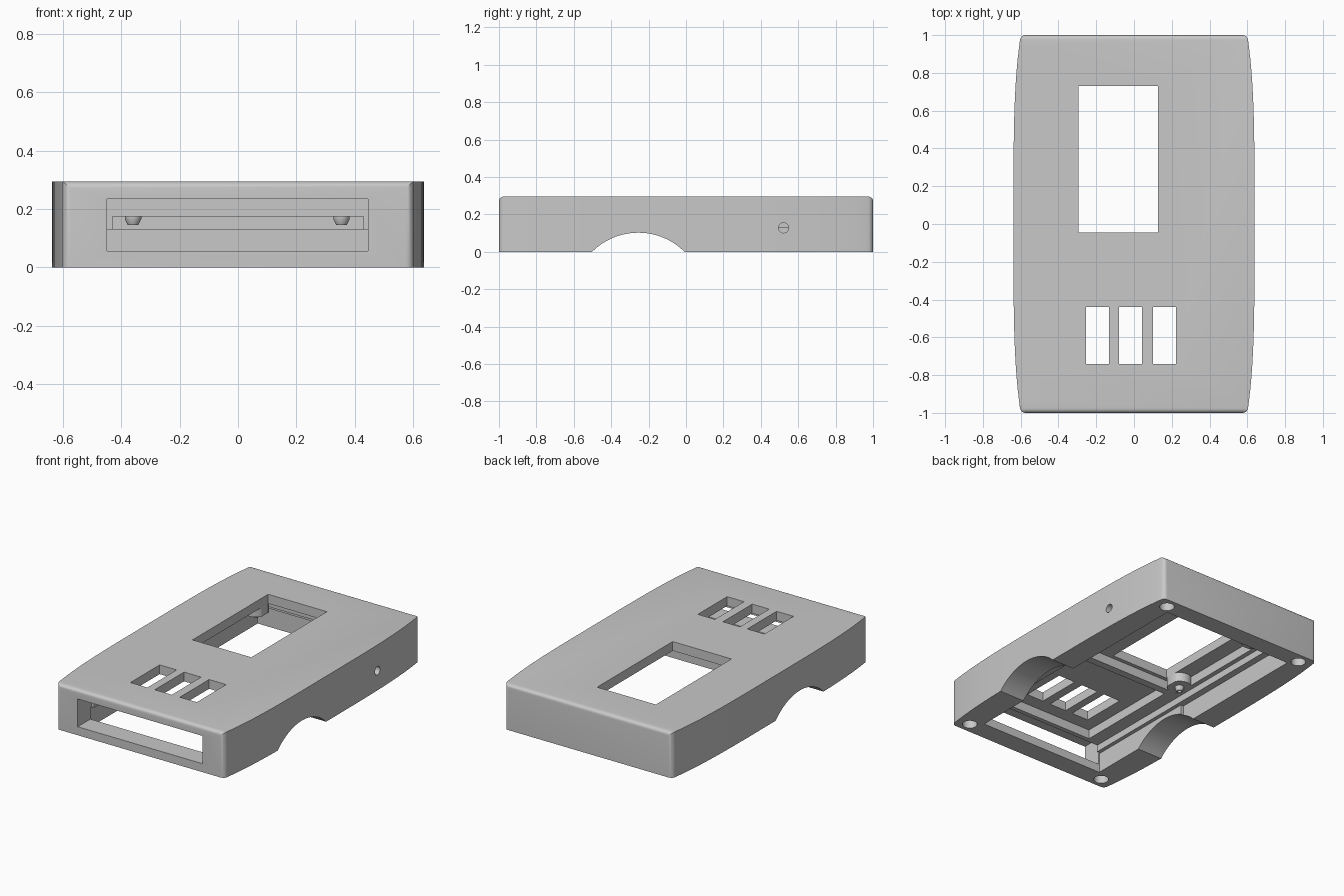
import bpy, bmesh, math
from mathutils import Matrix

if "Cube" in bpy.data.objects:
    bpy.data.objects.remove(bpy.data.objects["Cube"])

grey = bpy.data.materials.new("plain_grey")
grey.use_nodes = True
COLOUR = (0.58, 0.58, 0.58, 1)
grey.diffuse_color = COLOUR
grey.node_tree.nodes["Principled BSDF"].inputs["Base Color"].default_value = COLOUR


def make(name, bm):
    bmesh.ops.recalc_face_normals(bm, faces=bm.faces)
    mesh = bpy.data.meshes.new(name)
    bm.to_mesh(mesh)
    bm.free()
    mesh.materials.append(grey)
    ob = bpy.data.objects.new(name, mesh)
    bpy.context.collection.objects.link(ob)
    return ob


def box(name, x0, x1, y0, y1, z0, z1):
    bm = bmesh.new()
    mat = Matrix.Translation(((x0 + x1) / 2, (y0 + y1) / 2, (z0 + z1) / 2))
    mat @= Matrix.Diagonal((x1 - x0, y1 - y0, z1 - z0, 1))
    bmesh.ops.create_cube(bm, size=1, matrix=mat)
    return make(name, bm)


def rod(name, at, r0, r1, length, axis="Z", sides=32):
    bm = bmesh.new()
    mat = Matrix.Translation(at)
    if axis == "X":
        mat @= Matrix.Rotation(math.pi / 2, 4, "Y")
    bmesh.ops.create_cone(bm, cap_ends=True, segments=sides, radius1=r0, radius2=r1,
                          depth=length, matrix=mat)
    return make(name, bm)


def boolean(target, tools, operation="DIFFERENCE"):
    bpy.context.view_layer.objects.active = target
    for tool in tools:
        mod = target.modifiers.new("cut", "BOOLEAN")
        mod.operation, mod.solver, mod.object = operation, "EXACT", tool
        bpy.ops.object.modifier_apply(modifier=mod.name)
        bpy.data.objects.remove(tool)


# Bowed outline raised to a block, rounded at both ends
N = 32
side = [-1 + 2 * i / N for i in range(N + 1)]
outline = [(0.6 + 0.038 * (1 - y ** 4), y) for y in side]
outline += [(-x, y) for x, y in reversed(outline)]
bm = bmesh.new()
base = bm.faces.new([bm.verts.new((x, y, 0)) for x, y in outline])
raised = bmesh.ops.extrude_face_region(bm, geom=[base])["geom"]
bmesh.ops.translate(bm, vec=(0, 0, 0.295),
                    verts=[v for v in raised if isinstance(v, bmesh.types.BMVert)])
ends = [e for e in bm.edges if all(abs(v.co.y) > 0.999 for v in e.verts)
        and any(v.co.z > 0.1 for v in e.verts)]
bmesh.ops.bevel(bm, geom=ends, offset=0.025, segments=5, profile=0.5, affect="EDGES")
case = make("case_cover", bm)

# Hollow inside, with a ledge and two ceiling recesses
cutters = [
    box("lower_cavity", -0.455, 0.455, -0.87, 0.88, -0.1, 0.13),
    box("rear_cavity", -0.475, 0.475, -0.10, 0.88, -0.1, 0.13),
    box("upper_cavity", -0.43, 0.43, -0.868, 0.86, -0.1, 0.175),
    box("button_recess", -0.34, 0.34, -0.83, -0.12, 0.1, 0.235),
    box("display_recess", -0.40, 0.40, -0.07, 0.80, 0.1, 0.235),
    box("front_slot", -0.45, 0.447, -1.1, -0.86, 0.055, 0.235),
    box("display_window", -0.295, 0.127, -0.045, 0.73, 0.1, 0.4),
    rod("side_hole", (0.58, 0.522, 0.128), 0.027, 0.027, 0.36, "X"),
    rod("grip_arch", (0, -0.255, -0.248), 0.35, 0.35, 2, "X", 96),
]
for x in (-0.193, -0.018, 0.162):
    cutters.append(box("button_opening", x - 0.061, x + 0.061, -0.74, -0.44, 0.1, 0.4))
for x in (-0.52, 0.52):
    for y in (-0.93, 0.93):
        cutters.append(rod("corner_socket", (x, y, 0), 0.045, 0.045, 0.2))
boolean(case, cutters)

# Round pads in the display recess, each with a short tapered screw boss
for x in (-0.36, 0.355):
    for y in (0.0, 0.70):
        boss = rod("screw_boss", (x, y, 0.205), 0.075, 0.075, 0.06)
        collar = rod("boss_collar", (x, y, 0.18), 0.028, 0.028, 0.03)
        tip = rod("boss_tip", (x, y, 0.155), 0.018, 0.028, 0.02)
        hole = rod("boss_hole", (x, y, 0.16), 0.012, 0.012, 0.06)
        # Keep the pads clear of the window
        clear = box("window_clearance", -0.295, 0.127, -0.045, 0.73, 0.1, 0.4)
        boolean(boss, [collar, tip], "UNION")
        boolean(boss, [hole, clear])

for ob in bpy.context.collection.objects:
    ob.select_set(ob.type == "MESH" and ob.name.startswith(("case", "screw")))
bpy.ops.object.shade_smooth_by_angle(angle=math.radians(30))
